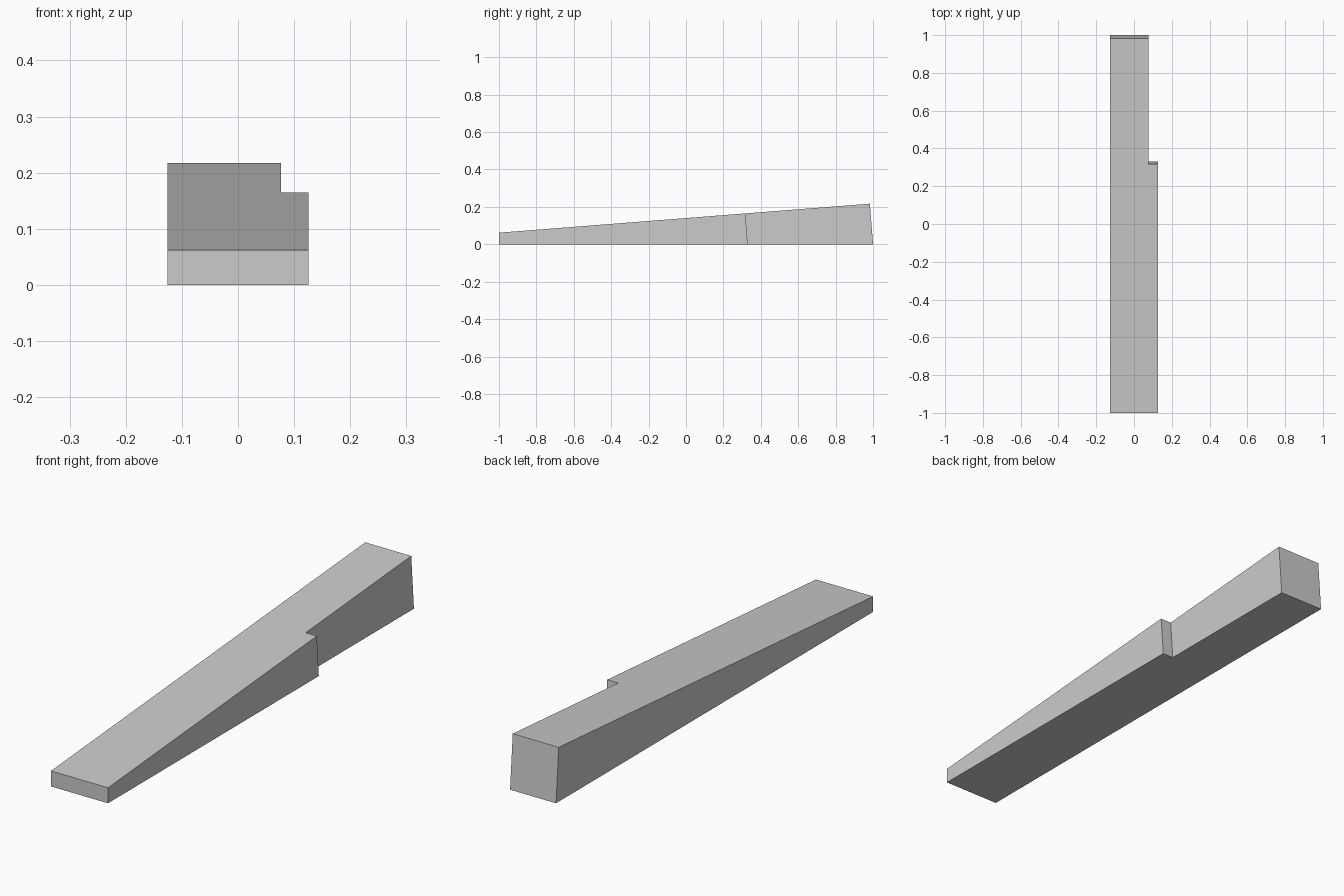
import bpy
import bmesh

cube = bpy.data.objects.get("Cube")
if cube:
    bpy.data.objects.remove(cube, do_unlink=True)

# Plain grey material
GREY = (0.6, 0.6, 0.6, 1.0)
grey = bpy.data.materials.new("plain_grey")
grey.use_nodes = True
grey.diffuse_color = GREY
grey.node_tree.nodes["Principled BSDF"].inputs["Base Color"].default_value = GREY

# Wedge dimensions
LEFT, NOTCH, RIGHT = 0.126, 0.077, -0.126
FRONT, STEP, BACK = -1.0, 0.33, 1.0
FRONT_HEIGHT, SLOPE = 0.062, 0.0782


def top_point(x, y):
    """Point on the sloped top; rear faces stand square to the slope."""
    if y == FRONT:
        return (x, y, FRONT_HEIGHT)
    z = (FRONT_HEIGHT + SLOPE * (y - FRONT)) / (1 + SLOPE ** 2)
    return (x, y - SLOPE * z, z)


# Stepped footprint, raised to the sloped top
footprint = [(RIGHT, FRONT), (LEFT, FRONT), (LEFT, STEP),
             (NOTCH, STEP), (NOTCH, BACK), (RIGHT, BACK)]
bm = bmesh.new()
base = [bm.verts.new((x, y, 0)) for x, y in footprint]
top = [bm.verts.new(top_point(x, y)) for x, y in footprint]
bm.faces.new(base[::-1])
bm.faces.new(top)
for i in range(len(base)):
    j = (i + 1) % len(base)
    bm.faces.new((base[i], base[j], top[j], top[i]))
bmesh.ops.recalc_face_normals(bm, faces=bm.faces[:])

mesh = bpy.data.meshes.new("notched_wedge")
bm.to_mesh(mesh)
bm.free()
mesh.materials.append(grey)
wedge = bpy.data.objects.new("notched_wedge", mesh)
bpy.context.collection.objects.link(wedge)
